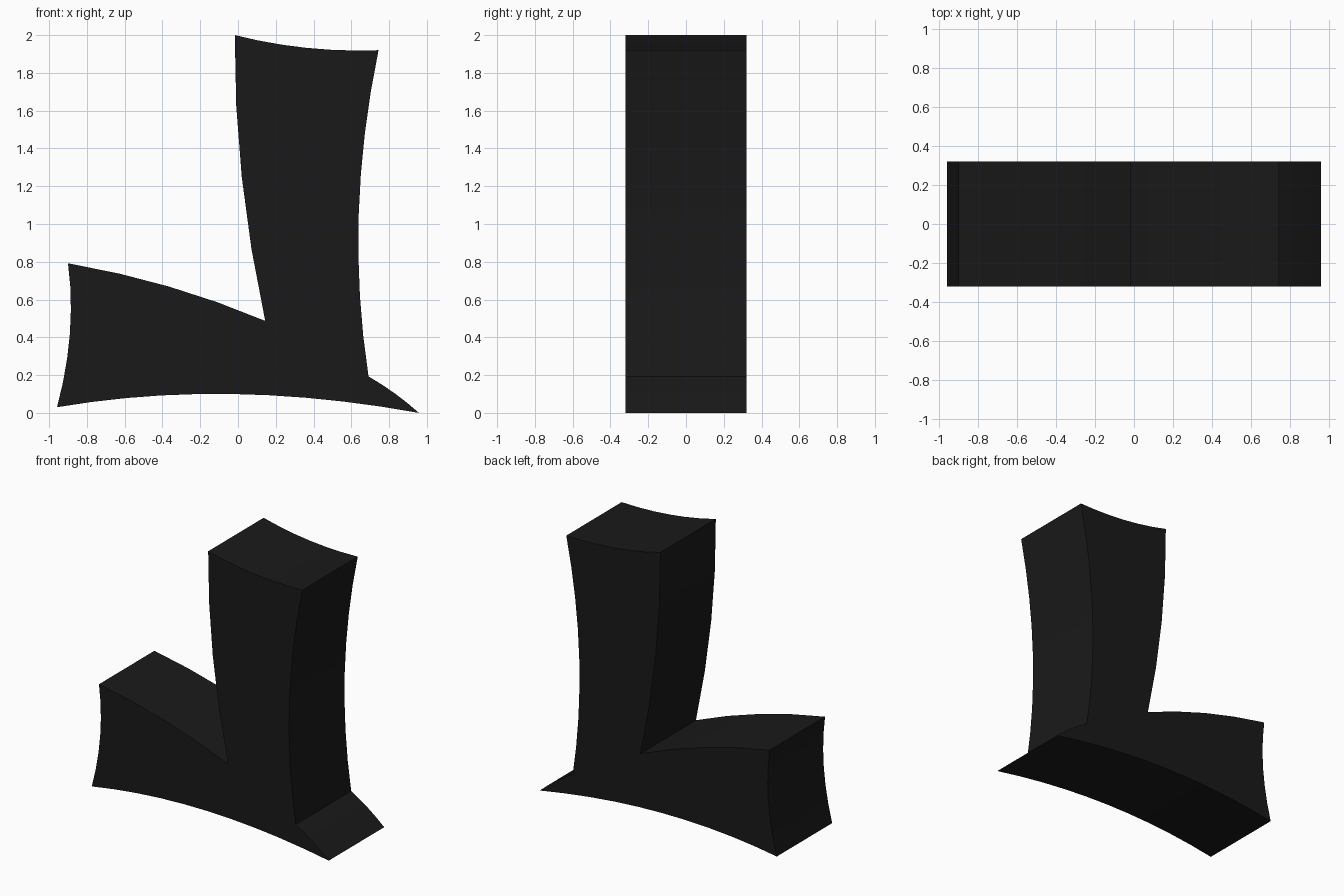
import bpy, bmesh, math
from mathutils import Vector

if "Cube" in bpy.data.objects:
    bpy.data.objects.remove(bpy.data.objects["Cube"])

HALF_DEPTH = 0.32

# Each side of the profile: start corner, point the curve passes through halfway, segments
sides = [
    ((-0.017, 2.0), (0.358, 1.933), 6),     # top of the upright
    ((0.744, 1.92), (0.639, 1.05), 8),      # right side of the upright
    ((0.691, 0.193), (0.829, 0.104), 4),    # heel
    ((0.958, 0.0), (-0.03, 0.1), 10),       # arched underside
    ((-0.958, 0.03), (-0.89, 0.42), 6),     # left end
    ((-0.90, 0.792), (-0.366, 0.669), 4),   # top of the foot
    ((0.144, 0.487), (0.02, 1.248), 4),     # inner side of the upright
]

# Sample each side as a quadratic curve
outline = []
for i, (start, mid, count) in enumerate(sides):
    a, m, b = Vector(start), Vector(mid), Vector(sides[(i + 1) % len(sides)][0])
    c = 2 * m - (a + b) / 2
    for k in range(count):
        t = k / count
        outline.append((1 - t) ** 2 * a + 2 * t * (1 - t) * c + t * t * b)

# Extrude the outline from front to back
bm = bmesh.new()
face = bm.faces.new([bm.verts.new((p.x, -HALF_DEPTH, p.y)) for p in outline])
result = bmesh.ops.extrude_face_region(bm, geom=[face], use_keep_orig=True)
new_verts = [g for g in result["geom"] if isinstance(g, bmesh.types.BMVert)]
bmesh.ops.translate(bm, verts=new_verts, vec=(0, 2 * HALF_DEPTH, 0))
bmesh.ops.recalc_face_normals(bm, faces=bm.faces)
mesh = bpy.data.meshes.new("curved_l_block")
bm.to_mesh(mesh)
bm.free()
block = bpy.data.objects.new("curved_l_block", mesh)
bpy.context.collection.objects.link(block)

# Near-black finish
black = bpy.data.materials.new("black")
black.diffuse_color = (0.01, 0.01, 0.01, 1)
black.use_nodes = True
black.node_tree.nodes["Principled BSDF"].inputs["Base Color"].default_value = black.diffuse_color
mesh.materials.append(black)

# Smooth the curved sides, keep corners sharp
bpy.context.view_layer.objects.active = block
block.select_set(True)
bpy.ops.object.shade_smooth_by_angle(angle=math.radians(20))
